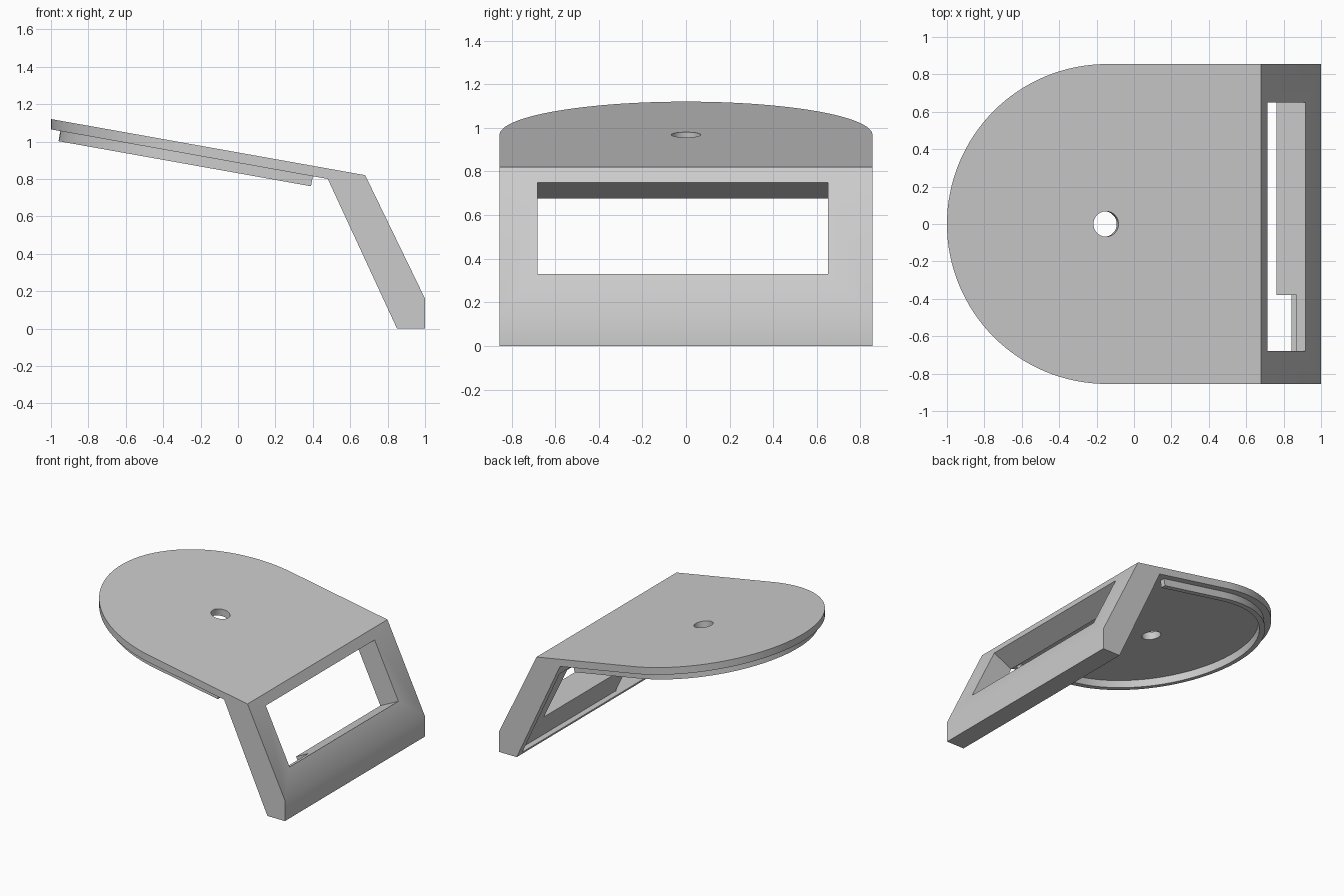
import bpy, bmesh, math
from mathutils import Vector

cube = bpy.data.objects.get("Cube")
if cube:
    bpy.data.objects.remove(cube, do_unlink=True)

grey = bpy.data.materials.new("light grey")
grey.use_nodes = True
colour = (0.6, 0.6, 0.6, 1)
grey.diffuse_color = colour
grey.node_tree.nodes["Principled BSDF"].inputs["Base Color"].default_value = colour

HALF = 0.855                  # half width of the bracket
ARC_X = -0.145                # centre of the rounded end
SLOPE = (0.82 - 1.12) / 1.68  # fall of the top plate
TILT = Vector((SLOPE, 0, -1)).normalized()
CORNER = Vector((0.68, 0, 0.82))
DOWN = Vector((0.32, 0, -0.66)).normalized()   # along the leg
INWARD = Vector((DOWN.z, 0, -DOWN.x))          # through the leg


def prism(name, points, offset):
    """Solid made by sweeping a polygon along an offset."""
    bm = bmesh.new()
    face = bm.faces.new([bm.verts.new(p) for p in points])
    swept = bmesh.ops.extrude_face_region(bm, geom=[face])["geom"]
    bmesh.ops.translate(bm, vec=offset,
                        verts=[v for v in swept if isinstance(v, bmesh.types.BMVert)])
    bmesh.ops.recalc_face_normals(bm, faces=bm.faces)
    mesh = bpy.data.meshes.new(name)
    bm.to_mesh(mesh)
    bm.free()
    obj = bpy.data.objects.new(name, mesh)
    bpy.context.collection.objects.link(obj)
    mesh.materials.append(grey)
    return obj


def leg_block(name, s0, s1, t0, t1, y0, y1):
    """Block aligned with the sloping leg."""
    corners = [(s0, t0), (s1, t0), (s1, t1), (s0, t1)]
    points = [CORNER + DOWN * s + INWARD * t + Vector((0, y0, 0)) for s, t in corners]
    return prism(name, points, Vector((0, y1 - y0, 0)))


def combine(target, tool, operation="DIFFERENCE"):
    mod = target.modifiers.new(tool.name, "BOOLEAN")
    mod.operation, mod.solver, mod.object = operation, "EXACT", tool
    bpy.context.view_layer.objects.active = target
    bpy.ops.object.modifier_apply(modifier=mod.name)
    bpy.data.objects.remove(tool, do_unlink=True)


def arc(radius, steps=64):
    angles = [math.pi * (0.5 + i / steps) for i in range(steps + 1)]
    return [(ARC_X + radius * math.cos(a), radius * math.sin(a)) for a in angles]


def finish(obj):
    bpy.ops.object.select_all(action="DESELECT")
    obj.select_set(True)
    bpy.context.view_layer.objects.active = obj
    bpy.ops.object.shade_smooth_by_angle(angle=math.radians(30))


# Plate and leg from one side profile, trimmed to the rounded plan
profile = [(-1.1, 1.12 - 0.1 * SLOPE), (0.68, 0.82), (1, 0.16), (1, 0),
           (0.85, 0), (0.48, 0.80), (-1.1, 1.065 - 0.1 * SLOPE)]
bracket = prism("plate_and_leg", [(x, -1, z) for x, z in profile], Vector((0, 2, 0)))
plan = arc(HALF) + [(1.2, -HALF), (1.2, HALF)]
combine(bracket, prism("plan_trim", [(x, y, -0.5) for x, y in plan], Vector((0, 0, 2))),
        "INTERSECT")

# Round hole square to the plate
centre = Vector((-0.15, 0, 0.967))
side = TILT.cross(Vector((0, 1, 0)))
ring = [centre - TILT * 0.2 + 0.068 * (side * math.cos(a) + Vector((0, math.sin(a), 0)))
        for a in (math.tau * i / 40 for i in range(40))]
combine(bracket, prism("hole", ring, TILT * 0.4))

# Shallow pocket behind the leg, window through it, cable notch below
combine(bracket, leg_block("pocket", 0.03, 0.79, 0.172, 0.24, -0.8, 0.8))
combine(bracket, leg_block("window", 0.078, 0.545, -0.1, 0.26, -0.68, 0.65))
combine(bracket, leg_block("notch", 0.5, 0.79, 0.055, 0.25, -0.68, -0.38))
finish(bracket)

# Raised rim under the plate
END = 0.40
outer = [(END, 0.805)] + arc(0.805) + [(END, -0.805)]
inner = [(END, 0.765)] + arc(0.765) + [(END, -0.765)]
outline = outer + inner[::-1]
base = [Vector((x, y, 1.065 + (x + 1) * SLOPE)) - TILT * 0.01 for x, y in outline]
finish(prism("under_rim", base, TILT * 0.065))
